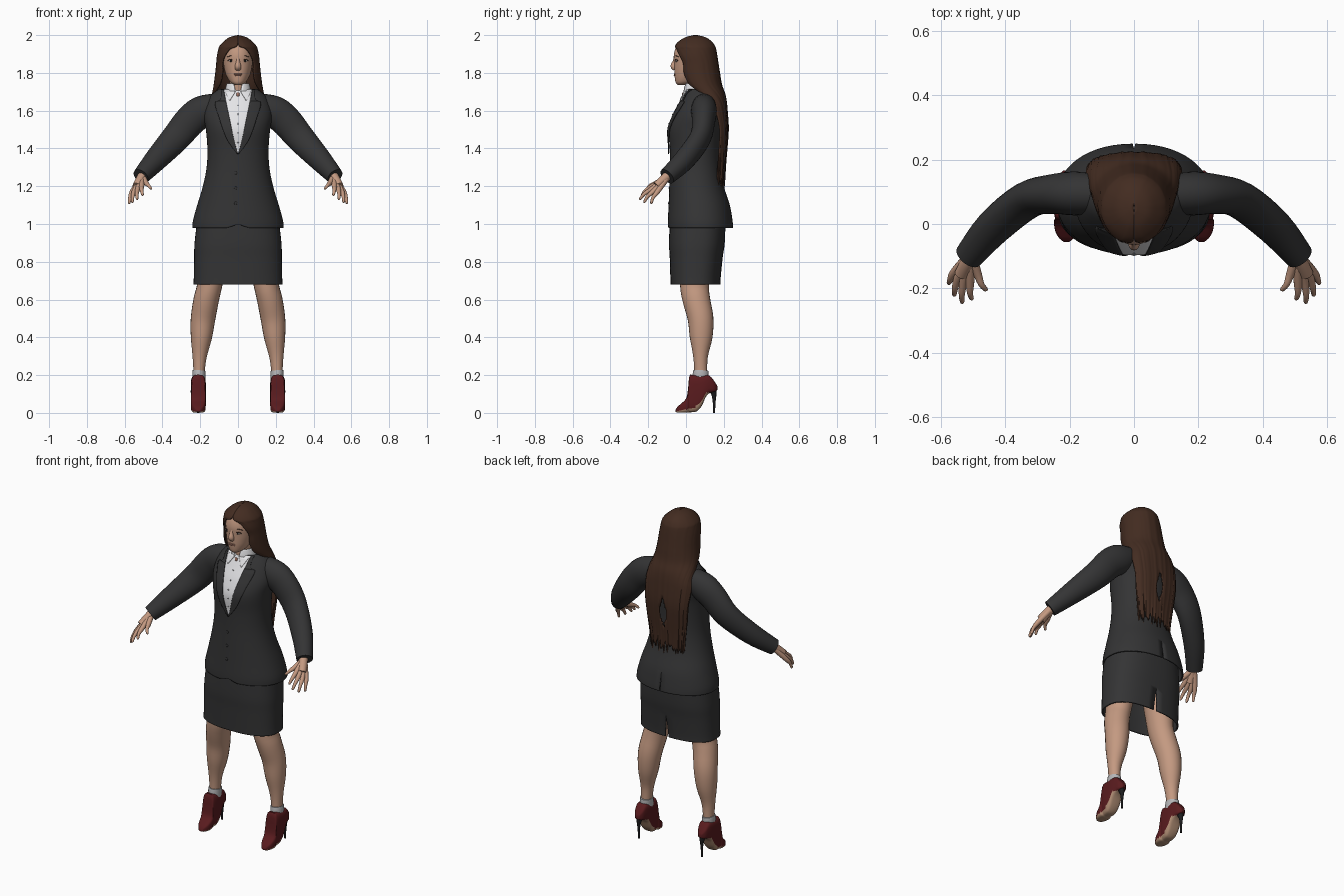
import bpy, bmesh, math, random
from mathutils import Vector, Matrix

random.seed(4)
if "Cube" in bpy.data.objects:
    bpy.data.objects.remove(bpy.data.objects["Cube"])


def material(name, *rgb):
    m = bpy.data.materials.new(name)
    m.use_nodes = True
    m.diffuse_color = (*rgb, 1)
    m.node_tree.nodes["Principled BSDF"].inputs["Base Color"].default_value = (*rgb, 1)
    return m


SUIT = material("charcoal cloth", .034, .034, .035)
SKIN = material("skin", .55, .32, .22)
HAIR = material("brown hair", .056, .025, .015)
SHIRT = material("white cotton", .8, .8, .82)
BOOT = material("dark red leather", .1, .011, .013)
SOLE = material("tan sole", .42, .26, .17)
BLACK = material("black", .012, .012, .013)
SOCK = material("grey sock", .46, .46, .47)
LIPS = material("lips", .38, .18, .13)
EYE = material("eye white", .5, .45, .42)


def finish(name, bm, mats, angle=50):
    bmesh.ops.remove_doubles(bm, verts=bm.verts, dist=1e-5)
    bmesh.ops.recalc_face_normals(bm, faces=bm.faces)
    me = bpy.data.meshes.new(name)
    bm.to_mesh(me)
    bm.free()
    ob = bpy.data.objects.new(name, me)
    bpy.context.collection.objects.link(ob)
    for m in mats:
        me.materials.append(m)
    bpy.ops.object.select_all(action='DESELECT')
    ob.select_set(True)
    bpy.context.view_layer.objects.active = ob
    bpy.ops.object.shade_smooth_by_angle(angle=math.radians(angle))
    return ob


def skin_rings(name, rings, *mats, caps=True, thick=0):
    """Join rows of points into a surface; rings repeat their first point when closed."""
    bm = bmesh.new()
    grid = [[bm.verts.new(p) for p in r] for r in rings]
    for a, b in zip(grid, grid[1:]):
        for i in range(len(a) - 1):
            bm.faces.new((a[i], a[i + 1], b[i + 1], b[i]))
    if caps:
        for r in (grid[0], grid[-1]):
            bm.faces.new(r[:-1])
    ob = finish(name, bm, mats)
    if thick:
        ob.modifiers.new("thickness", 'SOLIDIFY').thickness = thick
    return ob


def spline(rows, k=4):
    """Catmull-Rom resampling of rows of numbers."""
    out = []
    for i in range(len(rows) - 1):
        p = [rows[max(0, min(len(rows) - 1, i + d))] for d in (-1, 0, 1, 2)]
        for s in range(k):
            t = s / k
            out.append([b + .5 * t * (c - a + t * (2 * a - 5 * b + 4 * c - d + t * (3 * (b - c) + d - a)))
                        for a, b, c, d in zip(*p)])
    return out + [list(rows[-1])]


def spow(v, e):
    return math.copysign(abs(v) ** e, v)


def body_rings(rows, n=40, p=2.0, facing=-1, k=4):
    """Rows are z, half width, front y, back y, half angle left open on the facing side."""
    rings = []
    for z, rx, yf, yb, gap in spline(rows, k):
        gap = max(0, gap)
        ts = [gap + (2 * math.pi - 2 * gap) * i / n for i in range(n + 1)]
        rings.append([Vector((rx * spow(math.sin(t), 2 / p),
                              (yf + yb) / 2 + facing * (yb - yf) / 2 * spow(math.cos(t), 2 / p), z)) for t in ts])
    return rings


def tube(name, rows, *mats, side=1, n=18, k=4):
    """Rows are x, y, z and two radii."""
    rows = spline(rows, k)
    pts = [Vector(r[:3]) for r in rows]
    rings = []
    for i, r in enumerate(rows):
        t = (pts[min(i + 1, len(pts) - 1)] - pts[max(i - 1, 0)]).normalized()
        u = t.cross(Vector((0, 1, 0))).normalized()
        v = t.cross(u)
        ring = [pts[i] + u * r[3] * math.cos(a) + v * r[4] * math.sin(a)
                for a in (2 * math.pi * j / n for j in range(n + 1))]
        rings.append([Vector((q.x * side, q.y, q.z)) for q in ring])
    return skin_rings(name, rings, *mats)


def blob(name, loc, size, mat):
    bm = bmesh.new()
    bmesh.ops.create_uvsphere(bm, u_segments=16, v_segments=10, radius=1,
                              matrix=Matrix.Translation(loc) @ Matrix.Diagonal((*size, 1)))
    return finish(name, bm, [mat])


# Jacket body with a back vent and rounded front hem
P = 2.15
TORSO = [(.98, .242, -.096, .25, .012), (1.02, .238, -.096, .246, .01), (1.1, .216, -.092, .232, 0),
         (1.2, .186, -.088, .2, 0), (1.3, .166, -.085, .183, 0), (1.4, .162, -.086, .18, 0),
         (1.5, .17, -.092, .186, 0), (1.57, .182, -.07, .195, 0), (1.63, .172, -.04, .195, 0),
         (1.68, .145, -.012, .18, 0), (1.715, .1, .004, .155, 0)]
rings = body_rings(TORSO, 56, P, 1)
for q in rings[0] + rings[1]:
    if q.y < 0 and abs(q.x) < .05:
        q.z += .02 * (1 - abs(q.x) / .05)
skin_rings("jacket_body", rings, SUIT, caps=False, thick=.008)


def torso_front(x, z):
    rows = spline(TORSO, 8)
    r = min(rows, key=lambda q: abs(q[0] - z))
    f = min(.96, abs(x) / r[1])
    return (r[2] + r[3]) / 2 - (r[3] - r[2]) / 2 * (1 - f ** P) ** (1 / P)


def patch(name, rows, lift, mat, side=1, n=8):
    """Thin cloth lying on the chest; rows are z, inner x, outer x."""
    rings = [[Vector((side * (a + (b - a) * i / n), torso_front(a + (b - a) * i / n, z) - lift, z))
              for i in range(n + 1)] for z, a, b in spline(rows, 4)]
    return skin_rings(name, rings, mat, caps=False, thick=.003)


# Shirt front, collar and buttons
patch("shirt_front", [(1.375, -.003, .003), (1.45, -.025, .025), (1.55, -.045, .045),
                      (1.65, -.065, .065), (1.712, -.075, .075)], .005, SHIRT, n=16)
collar = [(1.675, .074, -.016, .12, .3), (1.71, .068, -.014, .112, .25), (1.745, .06, -.006, .105, .4)]
skin_rings("shirt_collar", body_rings(collar, 30), SHIRT, caps=False, thick=.004)
for i in range(5):
    z = 1.43 + .05 * i
    blob("shirt_button", (0, torso_front(0, z) - .0055, z), (.004, .0025, .004), SOCK)
blob("collar_button", (0, -.017, 1.685), (.009, .005, .012), LIPS)
for i in range(3):
    z = 1.11 + .08 * i
    blob("jacket_button", (-.012, torso_front(0, z), z), (.008, .003, .008), SUIT)

# Skirt with a back slit
SKIRT = [(.68, .236, -.082, .182, .02), (.72, .234, -.083, .184, .016), (.82, .232, -.086, .194, 0),
         (.9, .23, -.09, .205, 0), (1.03, .215, -.085, .21, 0)]
skin_rings("skirt", body_rings(SKIRT, 48, 2.5, 1), SUIT, caps=False, thick=.008)

# Head and neck
HEAD = [(1.737, .018, -.045, 0, 0), (1.75, .04, -.055, .05, 0), (1.78, .06, -.06, .1, 0),
        (1.81, .07, -.062, .12, 0), (1.85, .077, -.063, .13, 0), (1.9, .079, -.064, .14, 0),
        (1.95, .065, -.045, .125, 0), (1.98, .035, 0, .09, 0)]
skin_rings("head", body_rings(HEAD, 36, 2.1), SKIN)
tube("neck", [(0, .055, 1.64, .058, .06), (0, .045, 1.7, .046, .05), (0, .04, 1.79, .046, .05)], SKIN)
tube("nose", [(0, -.048, 1.895, .01, .012), (0, -.057, 1.86, .011, .014), (0, -.064, 1.834, .017, .018),
              (0, -.058, 1.816, .014, .008)], SKIN)
blob("upper_lip", (0, -.058, 1.794), (.022, .007, .004), LIPS)
blob("lower_lip", (0, -.057, 1.787), (.019, .008, .005), LIPS)

# Hair: shell open at the face, falling as a flat sheet down the back
LOCKS = [(2.0, .003, .04, .06, 0), (1.988, .046, -.005, .105, 0), (1.965, .077, -.042, .138, 0),
         (1.942, .098, -.06, .154, .1), (1.925, .104, -.062, .16, .45), (1.89, .111, -.062, .166, .7),
         (1.85, .115, -.052, .172, .82), (1.8, .12, -.045, .18, .78), (1.74, .128, -.02, .19, .85),
         (1.69, .138, .03, .207, 1.15), (1.65, .145, .07, .215, 1.4), (1.6, .15, .1, .22, 1.5),
         (1.5, .143, .135, .226, 1.5), (1.4, .134, .135, .219, 1.5), (1.3, .122, .135, .212, 1.5),
         (1.18, .11, .135, .206, 1.45)]
rings = body_rings(LOCKS, 64)
drop = [random.uniform(0, .06) + .04 * math.sin(.9 * i) ** 2 for i in range(65)]
wave = [random.uniform(-.006, .006) for _ in rings[0]]
for r in rings:
    for q, d, w in zip(r, drop, wave):
        q.x *= 1 + w
        q.y = .08 + (q.y - .08) * (1 + 2 * w)
        if q.z < 1.4:
            q.z += d * (1.4 - q.z) / .22
hair = skin_rings("hair", rings, HAIR, caps=False, thick=.008)

# Parting in the sheet of hair where the jacket shows
bm = bmesh.new()
bm.from_mesh(hair.data)
gap = []
for f in bm.faces:
    c = f.calc_center_median()
    if c.y > .1 and abs(c.x) < .02 * (1 - ((c.z - 1.44) / .09) ** 2):
        gap.append(f)
bmesh.ops.delete(bm, geom=gap, context='FACES')
bm.to_mesh(hair.data)
bm.free()

# Boot slices from toe to heel: y, bottom, top, half width
SLICES = [(-.056, .006, .014, .008), (-.045, .002, .032, .022), (-.025, .001, .05, .034), (0, .001, .075, .039),
          (.01, .002, .12, .039), (.018, .003, .195, .036), (.035, .004, .201, .039), (.06, .01, .201, .04),
          (.085, .04, .201, .04), (.105, .085, .2, .038), (.125, .105, .197, .034),
          (.15, .112, .168, .026), (.166, .122, .142, .01)]

# Paired parts; the model's left is +x
for side, tag in ((1, "left_"), (-1, "right_")):
    patch(tag + "lapel", [(1.37, 0, .004), (1.45, .022, .06), (1.56, .045, .1), (1.64, .062, .122),
                          (1.66, .066, .092), (1.712, .076, .09)], .009, SUIT, side)
    patch(tag + "collar_point", [(1.655, .042, .046), (1.705, .012, .07)], .011, SHIRT, side)
    tube(tag + "sleeve", [(.08, .095, 1.64, .055, .058), (.18, .095, 1.6, .083, .068), (.25, .093, 1.55, .083, .062),
                          (.33, .075, 1.455, .076, .056), (.435, -.008, 1.34, .061, .055),
                          (.514, -.1, 1.252, .045, .045)], SUIT, side=side, n=24)
    # Hand
    wrist = (.508, -.095, 1.253)
    tube(tag + "wrist", [(.49, -.075, 1.275, .028, .028), (.515, -.115, 1.24, .024, .024),
                         (.533, -.155, 1.2, .026, .022)], SKIN, side=side)
    for finger, knuckle, tip in (("index", (.51, -.178, 1.2), (.505, -.236, 1.152)),
                                 ("middle", (.53, -.178, 1.188), (.535, -.247, 1.13)),
                                 ("ring", (.547, -.167, 1.178), (.56, -.224, 1.114)),
                                 ("little", (.559, -.15, 1.172), (.577, -.186, 1.108)),
                                 ("thumb", (.487, -.155, 1.218), (.459, -.208, 1.186))):
        w, a, b = Vector(wrist), Vector(knuckle), Vector(tip)
        mid = a.lerp(b, .55) + Vector((.003, -.004, .004))
        tube(tag + finger + "_finger", [(*w, .017, .017), (*a, .0135, .0135), (*mid, .0095, .0095),
                                        (*a.lerp(b, .92), .007, .007), (*b, .003, .003)], SKIN, side=side, n=12)
    # Leg and sock
    tube(tag + "leg", [(.13, .05, .85, .085, .09), (.15, .045, .68, .067, .077), (.168, .055, .6, .067, .073),
                       (.185, .077, .5, .065, .068), (.194, .08, .4, .056, .06), (.203, .077, .3, .038, .039),
                       (.206, .078, .22, .03, .034), (.208, .078, .15, .03, .034)], SKIN, side=side, n=24)
    tube(tag + "sock", [(.207, .076, .16, .035, .044), (.207, .078, .205, .035, .043),
                        (.206, .079, .224, .034, .041)], SOCK, side=side)
    # Boot with tan underside and thin heel
    rings = []
    for y, lo, hi, w in spline(SLICES, 3):
        rings.append([Vector((side * .21 + w * spow(math.cos(a), .5), y,
                              (lo + hi) / 2 + (hi - lo) / 2 * spow(math.sin(a), .5)))
                      for a in (2 * math.pi * i / 28 for i in range(29))])
    boot = skin_rings(tag + "boot", rings, BOOT, SOLE)
    for f in boot.data.polygons:
        f.material_index = int(f.normal.z < -.2 and f.center.z < .108)
    tube(tag + "heel", [(.21, .14, .128, .022, .022), (.21, .148, .095, .012, .013), (.21, .149, .05, .006, .007),
                        (.21, .148, 0, .006, .006)], BLACK, side=side, n=12)
    # Eye, lid and brow
    blob(tag + "eye", (side * .036, -.0495, 1.864), (.014, .006, .006), EYE)
    blob(tag + "iris", (side * .036, -.054, 1.864), (.006, .003, .006), BLACK)
    tube(tag + "eyelid", [(.02, -.056, 1.866, .002, .003), (.036, -.054, 1.871, .004, .003),
                          (.053, -.043, 1.865, .002, .003)], HAIR, side=side, n=8)
    tube(tag + "brow", [(.016, -.059, 1.884, .002, .002), (.038, -.052, 1.89, .002, .003),
                        (.058, -.037, 1.884, .001, .003)], HAIR, side=side, n=8)
